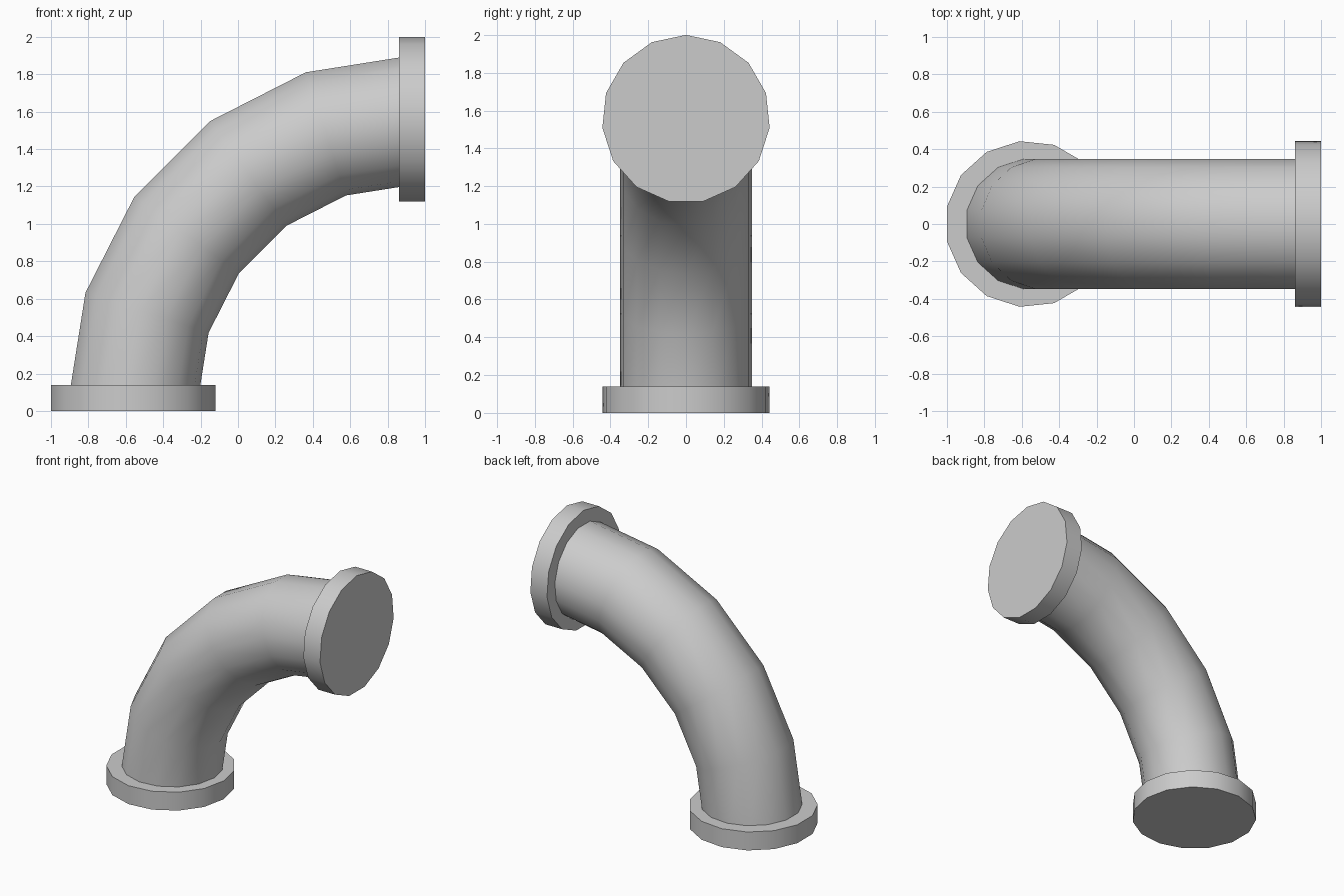
import bpy, bmesh
from math import sin, cos, pi, radians
from mathutils import Vector

if "Cube" in bpy.data.objects:
    bpy.data.objects.remove(bpy.data.objects["Cube"])

SIDES, STEPS = 15, 5
PIPE_R, FLANGE_R = 0.35, 0.445
CX, CZ, BEND = 0.93, 0.065, 1.493   # bend centre and centreline radius
BX, TZ = -0.565, 1.555              # flange centres


def ring(bm, centre, inward, radius):
    side = Vector((0, 1, 0))
    return [bm.verts.new(centre + radius * (cos(a) * inward + sin(a) * side))
            for a in (2 * pi * i / SIDES for i in range(SIDES))]


def loft(name, sections, caps):
    """Bridge a run of rings given as (centre, first vertex direction, radius)."""
    bm = bmesh.new()
    rings = [ring(bm, *s) for s in sections]
    for a, b in zip(rings, rings[1:]):
        for i in range(SIDES):
            j = (i + 1) % SIDES
            bm.faces.new((a[i], a[j], b[j], b[i]))
    if caps:
        bm.faces.new(rings[0])
        bm.faces.new(rings[-1])
    bmesh.ops.recalc_face_normals(bm, faces=bm.faces)
    mesh = bpy.data.meshes.new(name)
    bm.to_mesh(mesh)
    bm.free()
    obj = bpy.data.objects.new(name, mesh)
    bpy.context.collection.objects.link(obj)
    bpy.ops.object.select_all(action='DESELECT')
    obj.select_set(True)
    bpy.context.view_layer.objects.active = obj
    bpy.ops.object.shade_smooth_by_angle(angle=radians(35))


# Curved pipe: quarter-circle sweep ending inside both flanges
sections = []
for k in range(STEPS + 1):
    t = pi / 2 * k / STEPS
    inward = Vector((cos(t), 0, -sin(t)))
    sections.append((Vector((CX, 0, CZ)) - BEND * inward, inward, PIPE_R))
loft("elbow_pipe", sections, True)

# Flanges at the foot and at the outlet
loft("bottom_flange", [(Vector((BX, 0, z)), Vector((1, 0, 0)), FLANGE_R)
                       for z in (0, 0.14)], True)
loft("outlet_flange", [(Vector((x, 0, TZ)), Vector((0, 0, 1)), FLANGE_R)
                       for x in (0.86, 1.0)], True)
